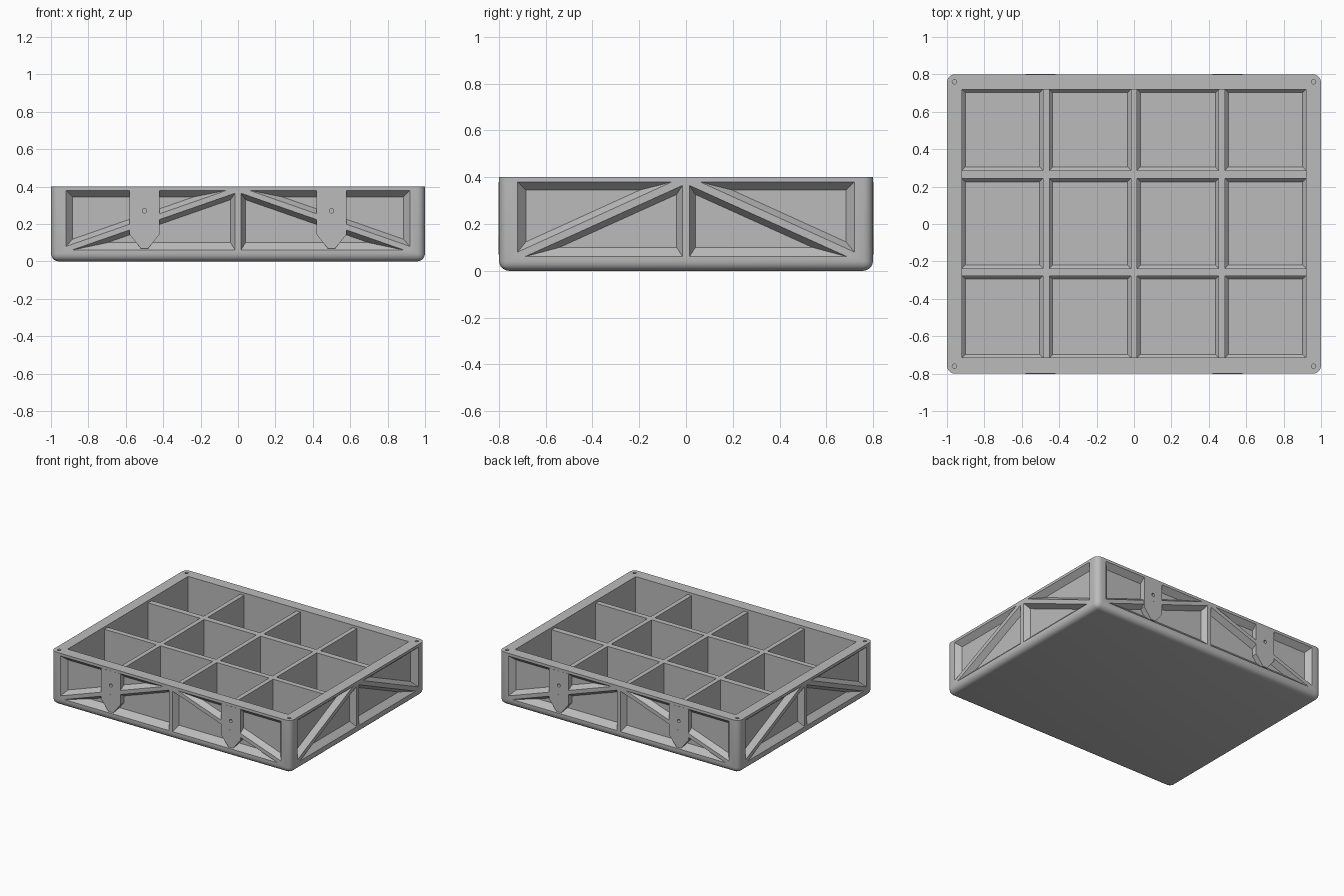
import bpy, bmesh, math
from mathutils import Matrix, Vector

if "Cube" in bpy.data.objects:
    bpy.data.objects.remove(bpy.data.objects["Cube"])

grey = bpy.data.materials.new("grey plastic")
grey.diffuse_color = (0.50, 0.50, 0.50, 1)
grey.use_nodes = True
grey.node_tree.nodes["Principled BSDF"].inputs["Base Color"].default_value = grey.diffuse_color

HX, HY, H = 1.0, 0.8, 0.4      # half length, half width, height
DEPTH = 0.04                   # depth of the side recesses


def loft(bm, rings):
    """Closed solid through matching rings of points."""
    vs = [[bm.verts.new(p) for p in ring] for ring in rings]
    n = len(vs[0])
    for a, b in zip(vs, vs[1:]):
        for i in range(n):
            bm.faces.new((a[i], a[(i + 1) % n], b[(i + 1) % n], b[i]))
    bm.faces.new(vs[0])
    bm.faces.new(vs[-1])


def make(name, bm):
    bmesh.ops.recalc_face_normals(bm, faces=bm.faces[:])
    mesh = bpy.data.meshes.new(name)
    bm.to_mesh(mesh)
    bm.free()
    ob = bpy.data.objects.new(name, mesh)
    bpy.context.collection.objects.link(ob)
    mesh.materials.append(grey)
    return ob


def activate(ob):
    bpy.ops.object.select_all(action='DESELECT')
    ob.select_set(True)
    bpy.context.view_layer.objects.active = ob


def cut(ob, cutter):
    mod = ob.modifiers.new("cut", 'BOOLEAN')
    mod.operation, mod.solver, mod.object = 'DIFFERENCE', 'EXACT', cutter
    activate(ob)
    bpy.ops.object.modifier_apply(modifier=mod.name)
    bpy.data.objects.remove(cutter)


def rect(x0, x1, y0, y1, z, inset=0.0):
    return [(x0 + inset, y0 + inset, z), (x1 - inset, y0 + inset, z),
            (x1 - inset, y1 - inset, z), (x0 + inset, y1 - inset, z)]


def circle(x, y, r, n=16):
    return [(x + r * math.cos(2 * math.pi * i / n),
             y + r * math.sin(2 * math.pi * i / n)) for i in range(n)]


def inset_triangle(tri, amounts):
    """Move each edge of a triangle inwards by its own amount."""
    centre = sum(tri, Vector((0, 0))) / 3
    lines = []
    for i in range(3):
        a, b = tri[i], tri[(i + 1) % 3]
        n = Vector((a.y - b.y, b.x - a.x)).normalized()
        if n.dot(centre - a) < 0:
            n = -n
        lines.append((n, n.dot(a) + amounts[i]))
    out = []
    for i in range(3):
        (n1, c1), (n2, c2) = lines[i - 1], lines[i]
        det = n1.x * n2.y - n1.y * n2.x
        out.append(Vector(((c1 * n2.y - c2 * n1.y) / det,
                           (n1.x * c2 - n2.x * c1) / det)))
    return out


def on_side(points, k, depth):
    """Place flat (u, z) points on side k at a depth below its surface."""
    reach = (HY if k % 2 == 0 else HX) - depth
    rot = Matrix.Rotation(k * math.pi / 2, 3, 'Z')
    return [rot @ Vector((p[0], -reach, p[1])) for p in points]


# crate body: block with rounded corners and rounded bottom edge
bm = bmesh.new()
loft(bm, [rect(-HX, HX, -HY, HY, 0), rect(-HX, HX, -HY, HY, H)])
edges = [e for e in bm.edges if min(v.co.z for v in e.verts) < H / 2]
bmesh.ops.bevel(bm, geom=edges, offset=0.042, segments=5, profile=0.5,
                affect='EDGES')
body = make("crate_body", bm)

# recessed triangular panels, leaving diagonal ribs and a centre post
bm = bmesh.new()
for k in range(4):
    half = HX if k % 2 == 0 else HY
    upper = [Vector(p) for p in ((-half + .08, .08), (-half + .08, .38), (-.06, .38))]
    lower = [Vector(p) for p in ((-half + .11, .06), (-.015, .06), (-.015, .365))]
    for tri, amounts in ((upper, (.035, .035, .025)), (lower, (.04, .025, .025))):
        floor = inset_triangle(tri, amounts)
        for s in (-1, 1):
            outer = [(p.x * s, p.y) for p in tri]
            inner = [(p.x * s, p.y) for p in floor]
            loft(bm, [on_side(outer, k, -0.03), on_side(outer, k, 0),
                      on_side(inner, k, DEPTH)])
# corner pin holes in the rim
for x in (-.96, .96):
    for y in (-.76, .76):
        ring = circle(x, y, .012)
        loft(bm, [[(*p, .34) for p in ring], [(*p, .45) for p in ring]])
cut(body, make("recess_cutter", bm))

# compartments with chamfered floors
bm = bmesh.new()
for x0, x1 in ((-.92, -.487), (-.453, -.017), (.017, .453), (.487, .92)):
    for y0, y1 in ((-.715, -.277), (-.237, .243), (.287, .72)):
        loft(bm, [rect(x0, x1, y0, y1, .04, .018), rect(x0, x1, y0, y1, .06),
                  rect(x0, x1, y0, y1, .5)])
cut(body, make("compartment_cutter", bm))

# dividers sit a little below the rim
bm = bmesh.new()
loft(bm, [rect(-.92, .92, -.715, .72, .382), rect(-.92, .92, -.715, .72, .5)])
cut(body, make("rim_cutter", bm))

# pointed latch plates with two rivet holes on the long sides
bm, holes = bmesh.new(), bmesh.new()
for k in (0, 2):
    for c in (-.5, .5):
        shape = [(c - .08, .38), (c + .08, .38), (c + .08, .145),
                 (c + .02, .07), (c - .02, .07), (c - .08, .145)]
        loft(bm, [on_side(shape, k, -.001), on_side(shape, k, DEPTH + .005)])
        for z in (.21, .27):
            ring = circle(c, z, .012)
            loft(holes, [on_side(ring, k, -.02), on_side(ring, k, .025)])
latches = make("latch_plates", bm)
cut(latches, make("rivet_hole_cutter", holes))

for ob in (body, latches):
    activate(ob)
    bpy.ops.object.shade_smooth_by_angle(angle=math.radians(30))
